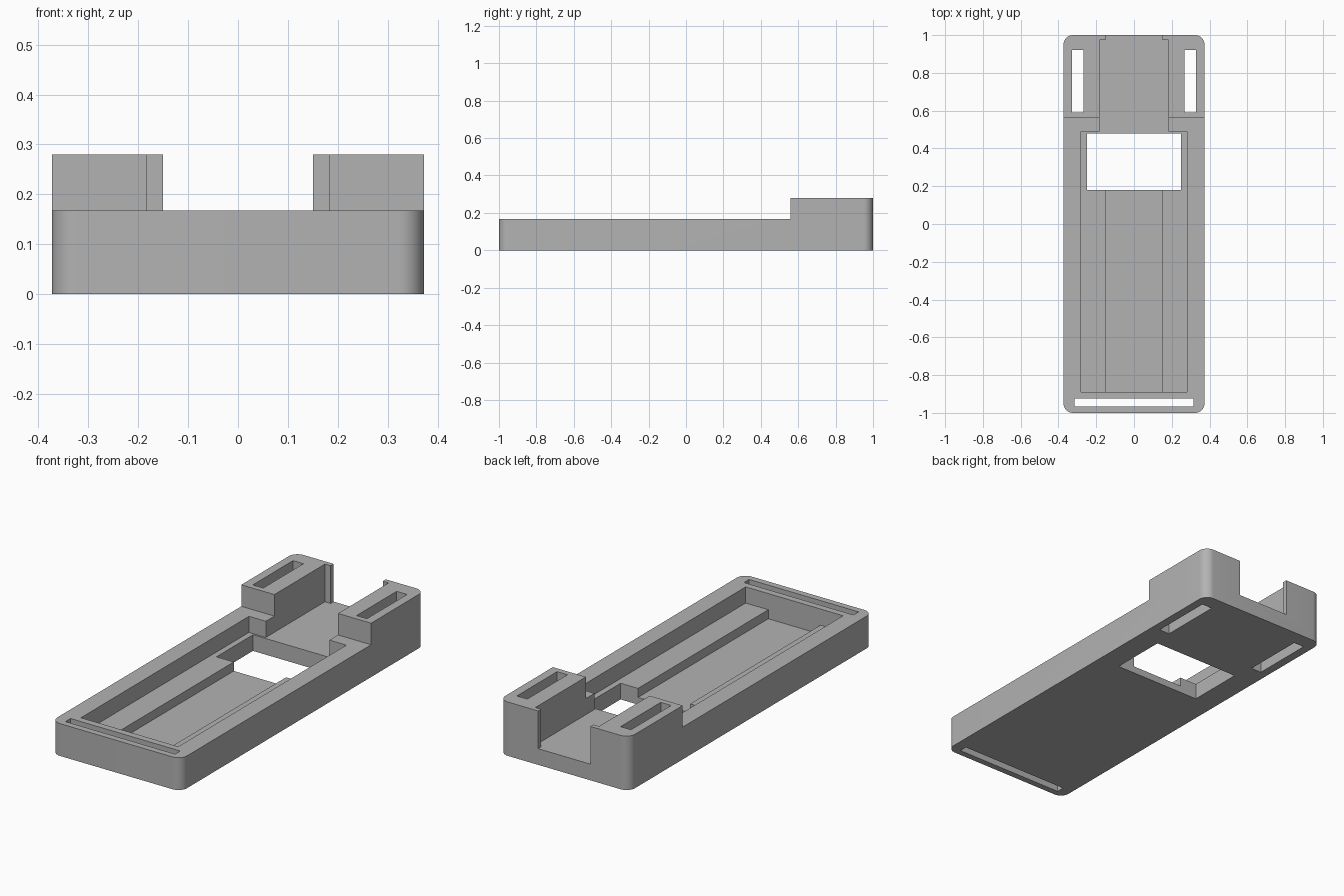
import bpy
import bmesh
import math

if "Cube" in bpy.data.objects:
    bpy.data.objects.remove(bpy.data.objects["Cube"], do_unlink=True)

HALF_W, HALF_L, RADIUS = 0.373, 1.0, 0.05
RIM, TOP = 0.168, 0.28          # rim height and raised end height
FLOOR, CHANNEL = 0.084, 0.037   # pocket floor and deeper channel floor
ABOVE, BELOW = 0.5, -0.2        # cutter limits beyond the body

# Grey material
grey = bpy.data.materials.new("plain grey")
grey.use_nodes = True
colour = (0.45, 0.45, 0.45, 1)
grey.diffuse_color = colour
grey.node_tree.nodes["Principled BSDF"].inputs["Base Color"].default_value = colour


def mesh_object(name, bm):
    bmesh.ops.recalc_face_normals(bm, faces=bm.faces)
    mesh = bpy.data.meshes.new(name)
    bm.to_mesh(mesh)
    bm.free()
    mesh.materials.append(grey)
    obj = bpy.data.objects.new(name, mesh)
    bpy.context.collection.objects.link(obj)
    return obj


def box(name, x, y, z):
    bm = bmesh.new()
    bmesh.ops.create_cube(bm, size=1)
    for v in bm.verts:
        v.co = [r[0] if c < 0 else r[1] for c, r in zip(v.co, (x, y, z))]
    return mesh_object(name, bm)


# Body: a block with rounded upright corners
body = box("tray_body", (-HALF_W, HALF_W), (-HALF_L, HALF_L), (0, TOP))
bm = bmesh.new()
bm.from_mesh(body.data)
upright = [e for e in bm.edges if abs(e.verts[0].co.z - e.verts[1].co.z) > 0.1]
bmesh.ops.bevel(bm, geom=upright, offset=RADIUS, segments=10, profile=0.5, affect='EDGES')
bm.to_mesh(body.data)
bm.free()

# Cutters: half width, y range, floor
centred = {
    "rim_step": (0.6, (-1.2, 0.56), RIM),
    "pocket": (0.28, (-0.89, 0.49), FLOOR),
    "channel": (0.15, (-0.89, 0.3), CHANNEL),
    "window": (0.25, (0.18, 0.48), BELOW),
    "rear_passage": (0.183, (0.45, 0.975), FLOOR),
    "rear_mouth": (0.15, (0.9, 1.2), FLOOR),
    "front_slot": (0.315, (-0.967, -0.925), BELOW),
}
cutters = [box(n + "_cutter", (-w, w), y, (z, ABOVE)) for n, (w, y, z) in centred.items()]
for side, x in (("left", (0.268, 0.328)), ("right", (-0.328, -0.268))):
    cutters.append(box(side + "_slot_cutter", x, (0.59, 0.92), (BELOW, ABOVE)))

for cutter in cutters:
    cutter.hide_render = True
    cut = body.modifiers.new(cutter.name, 'BOOLEAN')
    cut.operation = 'DIFFERENCE'
    cut.solver = 'EXACT'
    cut.object = cutter

# Bake the cuts, then drop the cutters
bpy.context.view_layer.update()
result = bpy.data.meshes.new_from_object(body.evaluated_get(bpy.context.evaluated_depsgraph_get()))
body.modifiers.clear()
body.data = result
for cutter in cutters:
    bpy.data.objects.remove(cutter, do_unlink=True)

# Clean up flat regions
bm = bmesh.new()
bm.from_mesh(body.data)
bmesh.ops.remove_doubles(bm, verts=bm.verts, dist=0.0001)
bmesh.ops.dissolve_limit(bm, angle_limit=math.radians(1), verts=bm.verts, edges=bm.edges)
bm.to_mesh(body.data)
bm.free()

bpy.ops.object.select_all(action='DESELECT')
body.select_set(True)
bpy.context.view_layer.objects.active = body
bpy.ops.object.shade_smooth_by_angle(angle=math.radians(30))
